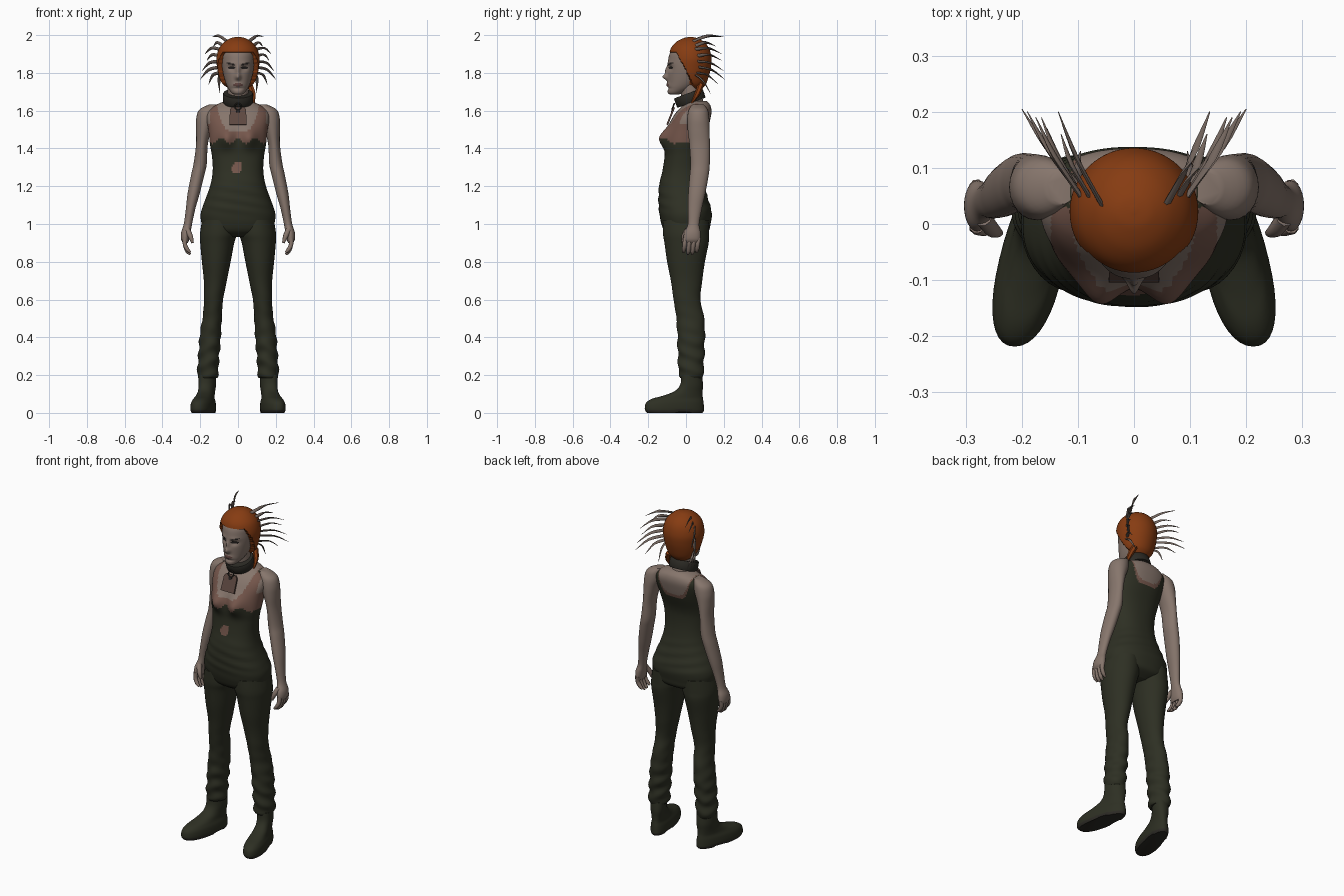
import bpy, bmesh
from math import sin, cos, pi, exp, radians, copysign
from mathutils import Vector, Matrix

cube = bpy.data.objects.get("Cube")
if cube:
    bpy.data.objects.remove(cube)


def material(name, *rgb):
    mat = bpy.data.materials.new(name)
    mat.use_nodes = True
    mat.diffuse_color = (*rgb, 1)
    shader = next(n for n in mat.node_tree.nodes if n.type == "BSDF_PRINCIPLED")
    shader.inputs["Base Color"].default_value = (*rgb, 1)
    return mat


skin = material("skin", .24, .18, .15)
orange = material("orange hair", .24, .045, .006)
olive = material("dark olive cloth", .027, .029, .017)
brown = material("faded brown cloth", .18, .095, .072)
grey = material("grey hair locks", .17, .13, .11)
leather = material("dark leather", .025, .023, .018)
rust = material("rusty tag", .11, .065, .052)
dark = material("dark eye paint", .018, .015, .014)
lips = material("lips", .11, .055, .048)


def finish(bm, name, mats, paint=None, angle=50):
    bmesh.ops.recalc_face_normals(bm, faces=bm.faces)
    if paint:
        for face in bm.faces:
            face.material_index = paint(face.calc_center_median())
    mesh = bpy.data.meshes.new(name)
    bm.to_mesh(mesh)
    bm.free()
    for mat in mats:
        mesh.materials.append(mat)
    obj = bpy.data.objects.new(name, mesh)
    bpy.context.collection.objects.link(obj)
    bpy.ops.object.select_all(action="DESELECT")
    obj.select_set(True)
    bpy.context.view_layer.objects.active = obj
    bpy.ops.object.shade_smooth_by_angle(angle=radians(angle))
    return obj


def spline(keys, steps):
    """Smooth curve through tuples of any length."""
    out = []
    for i in range(len(keys) - 1):
        a, b, c, d = (Vector(keys[min(max(i + k, 0), len(keys) - 1)]) for k in (-1, 0, 1, 2))
        for s in range(steps):
            t = s / steps
            out.append(b + (c - a) * t / 2 + (a * 2 - b * 5 + c * 4 - d) * t * t / 2
                       + (b * 3 - a - c * 3 + d) * t ** 3 / 2)
    return out + [Vector(keys[-1])]


def skin_rings(bm, rings):
    loops = [[bm.verts.new(p) for p in ring] for ring in rings]
    for low, high in zip(loops, loops[1:]):
        for i in range(len(low)):
            j = (i + 1) % len(low)
            bm.faces.new((low[i], low[j], high[j], high[i]))
    bm.faces.new(loops[0])
    bm.faces.new(loops[-1])


def stack(name, keys, mats, sides=32, steps=5, power=1.0, shape=None, paint=None, side=1):
    """Loft of level rings; each key is height, centre x, centre y, radius x, radius y."""
    rings = []
    for z, cx, cy, rx, ry in spline(keys, steps):
        ring = []
        for i in range(sides):
            c, s = cos(2 * pi * i / sides), sin(2 * pi * i / sides)
            p = Vector((cx + rx * copysign(abs(c) ** power, c), cy + ry * copysign(abs(s) ** power, s), z))
            p = shape(p) if shape else p
            ring.append((p.x * side, p.y, p.z))
        rings.append(ring)
    bm = bmesh.new()
    skin_rings(bm, rings)
    return finish(bm, name, mats, paint)


def depth(rows):
    """Turn height, half width, front y, back y into stack keys."""
    return [(z, 0, (f + b) / 2, w, (b - f) / 2) for z, w, f, b in rows]


def strand(name, points, radii, mat, sides=6, flat=1.0, steps=4):
    """Tapered tube along a smooth path."""
    path = spline([(*p, r) for p, r in zip(points, radii)], steps)
    rings = []
    for i, q in enumerate(path):
        tangent = (path[min(i + 1, len(path) - 1)] - path[max(i - 1, 0)]).to_3d().normalized()
        u = tangent.cross(Vector((.3, .9, .2))).normalized()
        v = tangent.cross(u)
        rings.append([q.to_3d() + (u * cos(2 * pi * k / sides) + v * flat * sin(2 * pi * k / sides)) * q[3]
                      for k in range(sides)])
    bm = bmesh.new()
    skin_rings(bm, rings)
    return finish(bm, name, [mat])


def bump(d, width):
    return exp(-(d / width) ** 2)


# Torso with the worn tank top
def torso_shape(p):
    if p.y < 0:
        p.y -= .04 * bump(abs(p.x) - .062, .042) * bump(p.z - 1.455, .05)
    p.y += .003 * sin(p.z * 110 + p.x * 20) * bump(p.z - 1.14, .07)
    return p


def torso_paint(p):
    x, front = abs(p.x), p.y < .03
    neckline = (1.49 if front else 1.52) + .13 * (x / .11) ** 4
    if p.z > neckline or (x > .148 and p.z > 1.53):
        return 0
    if front and p.z > 1.44 + .015 * cos(x * 70):
        return 2
    if p.z > 1.5 and (p.z > neckline - .025 or x > .135):
        return 2
    spot = ((p.x + .005) / .028) ** 2 + ((p.z - 1.3 - p.x * .3) / .03) ** 2
    return 2 if front and spot < 1 else 1


stack("torso", depth([
    (.93, .08, -.07, .07), (.96, .175, -.112, .118), (1, .192, -.13, .13), (1.05, .198, -.14, .137),
    (1.1, .184, -.145, .127), (1.2, .148, -.143, .097), (1.28, .134, -.125, .08), (1.36, .138, -.113, .076),
    (1.42, .148, -.112, .085), (1.5, .157, -.1, .115), (1.56, .167, -.073, .13), (1.6, .157, -.045, .135),
    (1.63, .118, -.015, .128), (1.65, .07, 0, .11)]),
    [skin, olive, brown], sides=112, steps=7, power=.88, shape=torso_shape, paint=torso_paint)

stack("neck", [(1.6, 0, .05, .066, .062), (1.66, 0, .033, .056, .056), (1.76, 0, .02, .055, .056)], [skin])


# Head with painted eyes, brows and lips
def face_shape(p):
    if p.y < -.03:
        x, z = abs(p.x), p.z
        p.y -= .026 * bump(x, .014) * bump(z - 1.778, .016) + .013 * bump(x, .011) * bump(z - 1.812, .024)
        p.y += .011 * bump(x - .034, .02) * bump(z - 1.825, .015)
        p.y -= .007 * bump(x, .024) * bump(z - 1.737, .012)
        p.y += .006 * bump(x, .03) * bump(z - 1.718, .007)
        p.y -= .004 * bump(x - .035, .025) * bump(z - 1.85, .01)
    return p


def face_paint(p):
    x, z = abs(p.x), p.z
    if p.y > -.03:
        return 0
    eye = ((x - .034) / .019) ** 2 + ((z - 1.826) / .008) ** 2 < 1
    brow = .014 < x < .06 and abs(z - 1.842 - (x - .014) * .25) < .004
    if eye or brow:
        return 1
    return 2 if (x / .026) ** 2 + ((z - 1.737) / .009) ** 2 < 1 else 0


stack("head", depth([
    (1.685, .02, -.085, -.04), (1.695, .035, -.096, -.01), (1.72, .053, -.097, .04), (1.75, .066, -.096, .075),
    (1.79, .077, -.097, .1), (1.83, .084, -.097, .11), (1.87, .087, -.094, .115), (1.905, .086, -.085, .11),
    (1.94, .075, -.06, .1), (1.965, .04, -.02, .07)]),
    [skin, dark, lips], sides=144, steps=8, shape=face_shape, paint=face_paint)


# Close-cropped hair, tucked under the skin around the face
def hair_shape(p):
    edge = -.055 + (1.905 - p.z) * .55
    if p.z < 1.905 and p.y < edge:
        p.x *= .72
        p.y = .02 + (p.y - .02) * .72
    return p


stack("hair_cap", depth([
    (1.715, .045, .02, .085), (1.74, .08, -.035, .105), (1.78, .1, -.07, .12), (1.83, .111, -.09, .132),
    (1.88, .114, -.091, .135), (1.93, .1, -.08, .122), (1.965, .07, -.05, .095), (1.985, .035, -.01, .055),
    (1.99, .004, .02, .03)]), [orange], sides=96, steps=7, shape=hair_shape)
strand("nape_wisp", [(.06, .08, 1.74), (.08, .06, 1.69), (.085, .03, 1.64)], (.016, .014, .004), orange)

# Collar, ring and hanging tag
tilt = Matrix.Rotation(.35, 3, "X")
stack("collar", depth([(-.026, .074, -.074, .074), (-.022, .08, -.08, .08),
                       (.022, .08, -.08, .08), (.026, .074, -.074, .074)]),
      [leather], sides=40, steps=2, shape=lambda p: tilt @ p + Vector((0, .02, 1.667)))
bpy.ops.mesh.primitive_torus_add(major_radius=.017, minor_radius=.004, major_segments=20, minor_segments=8,
                                 location=(0, -.068, 1.622), rotation=(radians(70), 0, 0))
bpy.context.object.name = "tag_ring"
bpy.context.object.data.materials.append(leather)


def plate(name, outline, mat, thick, lift):
    lean = Matrix.Translation((0, -.086, 1.573)) @ Matrix.Rotation(-.38, 4, "X")
    bm = bmesh.new()
    skin_rings(bm, [[lean @ Vector((x, y - lift, z)) for x, z in outline] for y in (0, thick)])
    return finish(bm, name, [mat], angle=30)


plate("tag", [(-.045, -.05), (.045, -.05), (.043, .035), (.03, .05), (-.03, .05), (-.043, .035)], rust, .01, 0)
plate("tag_hole", [(.011 * cos(a * pi / 6), .028 + .011 * sin(a * pi / 6)) for a in range(12)], dark, .004, .002)

# Thin locks sweeping back from the scalp: root, then tip
LOCKS = [((.055, .03, 1.965), (.135, .2, 1.99)), ((.08, .05, 1.945), (.13, .16, 1.94)),
         ((.095, .05, 1.925), (.175, .19, 1.9)), ((.1, .06, 1.89), (.165, .19, 1.865)),
         ((.1, .06, 1.86), (.19, .2, 1.81)), ((.1, .07, 1.83), (.2, .205, 1.765)),
         ((.1, .06, 1.8), (.155, .17, 1.74)), ((.095, .05, 1.79), (.095, .13, 1.69))]


def trouser_shape(p):
    p.x += .004 * sin(p.z * 85 + p.y * 25) * bump(p.z - .3, .2)
    p.y += .004 * sin(p.z * 70 + p.x * 30) * bump(p.z - .3, .2)
    return p


def boot_shape(p):
    p.x = p.x * (1.02 - max(-p.y, 0) * .8 + max(-p.y, 0) * 1.5) + .163 - .2 * (p.y - .03)
    if p.z < .02 and -.05 < p.y < .03:
        p.z += .006
    return p


for side, label in ((1, "left"), (-1, "right")):
    # Arm, from shoulder cap to knuckles
    stack(label + "_arm", [
        (1.632, .13, .065, .025, .03), (1.605, .157, .065, .048, .05), (1.56, .169, .065, .052, .058),
        (1.5, .181, .067, .041, .058), (1.42, .191, .072, .031, .054), (1.32, .2, .075, .035, .051),
        (1.26, .213, .07, .035, .05), (1.16, .235, .057, .032, .045), (1.08, .251, .047, .025, .037),
        (1, .265, .04, .022, .03), (.955, .276, .034, .025, .043), (.92, .28, .032, .022, .045),
        (.9, .278, .032, .013, .038)], [skin], sides=24, side=side)
    for number in range(4):
        y = -.003 + number * .023
        drop = .01 * (number in (1, 2))
        strand(f"{label}_finger_{number + 1}",
               [(side * .28, y, .925), (side * .281, y - .004, .892), (side * .268, y - .008, .865 - drop),
                (side * .252, y - .01, .85 - drop)], (.014, .012, .011, .006), skin, sides=8)
    strand(label + "_thumb", [(side * .268, .01, .97), (side * .252, -.01, .935),
                              (side * .24, -.016, .9)], (.016, .014, .007), skin, sides=8)

    # Trouser leg, rumpled below the knee
    stack(label + "_trouser_leg", [
        (1.02, .1, 0, .09, .122), (.95, .103, 0, .098, .122), (.9, .11, .003, .09, .117), (.8, .115, 0, .076, .1),
        (.7, .12, .003, .061, .083), (.6, .13, .005, .051, .071), (.52, .135, .02, .05, .073),
        (.43, .145, .027, .055, .073), (.35, .151, .027, .056, .071), (.27, .157, .027, .055, .068),
        (.205, .16, .027, .056, .065), (.185, .16, .03, .048, .058)],
        [olive], sides=36, steps=7, shape=trouser_shape, side=side)

    # Boot with darker sole
    stack(label + "_boot", depth([
        (0, .05, -.205, .088), (.012, .054, -.216, .095), (.03, .055, -.218, .095), (.055, .052, -.21, .093),
        (.075, .045, -.18, .09), (.09, .042, -.125, .088), (.115, .041, -.06, .088), (.15, .044, -.03, .09),
        (.2, .045, -.025, .085)]), [olive, leather], sides=40, steps=4, power=.9, shape=boot_shape,
        paint=lambda p: int(p.z < .018), side=side)

    for number, (root, tip) in enumerate(LOCKS):
        a, b = Vector(root), Vector(tip)
        middle = (a + b) / 2 + Vector((.006, 0, .018))
        strand(f"{label}_hair_lock_{number + 1}", [(p.x * side, p.y, p.z) for p in (a, middle, b)],
               (.009, .008, .001), grey, flat=.5)
